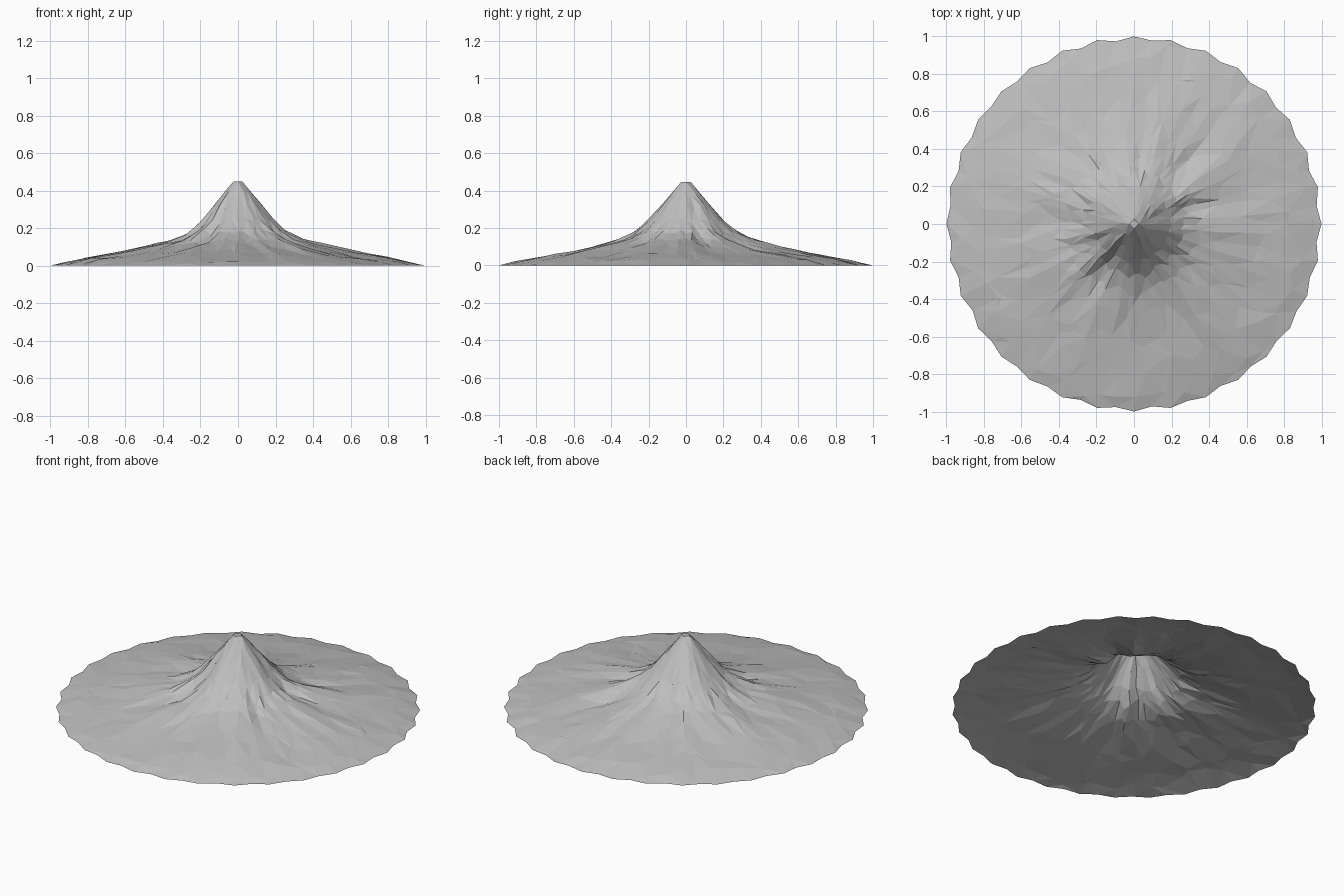
import bpy
import bmesh
import math
import random
from mathutils import noise, Vector

random.seed(7)
cube = bpy.data.objects.get("Cube")
if cube:
    bpy.data.objects.remove(cube)

rock = bpy.data.materials.new("grey rock")
rock.use_nodes = True
grey = (0.52, 0.52, 0.52, 1)
rock.diffuse_color = grey
rock.node_tree.nodes["Principled BSDF"].inputs["Base Color"].default_value = grey

COLUMNS = 64
# Rings of the slope: radius, height, number of corners
RINGS = [(0.025, 0.447, 4), (0.07, 0.395, 16), (0.13, 0.325, 32), (0.2, 0.245, 32),
         (0.27, 0.182, 64), (0.36, 0.142, 64), (0.48, 0.111, 64), (0.62, 0.079, 64),
         (0.76, 0.052, 64), (0.89, 0.028, 64), (1.0, 0.0, 64)]
# Ravines: direction in degrees, depth, radius of the deepest point
RAVINES = [(14, 0.035, 0.22), (50, 0.028, 0.45), (178, 0.02, 0.35), (205, 0.03, 0.2),
           (238, 0.035, 0.27), (277, 0.018, 0.42), (325, 0.015, 0.3)]


def relief(angle, radius):
    """Height offset from radial ridges and ravines."""
    fade = max(0.0, min(1.0, (radius - 0.03) * 8)) * min(1.0, (1 - radius) * 2.5)
    spokes = noise.noise(Vector((math.cos(angle) * 6, math.sin(angle) * 6, radius * 2)))
    z = fade * 0.016 * (spokes - 0.3)
    for degrees, depth, centre in RAVINES:
        turn = (angle - math.radians(degrees) + math.pi) % math.tau - math.pi
        z -= fade * depth * math.exp(-(turn / 0.13) ** 2 - ((radius - centre) / 0.2) ** 2)
    return z


# Mountain slope: jittered rings with fewer corners towards the summit
bm = bmesh.new()
grid = []
for k, (radius, height, count) in enumerate(RINGS):
    corners = []
    rim = k == len(RINGS) - 1
    for j in range(count):
        angle = math.tau * j / count
        r = radius
        z = height
        if rim:
            # Scalloped edge
            r = 0.978 + random.uniform(-0.003, 0.008) if j % 2 else 1.0
        elif k:
            angle += random.uniform(-0.3, 0.3) * math.tau / count
            r *= random.uniform(0.91, 1.09)
            # Follow the slope when the point moves in or out
            other = RINGS[k + 1] if r > radius else RINGS[k - 1]
            z += (r - radius) * (other[1] - height) / (other[0] - radius)
            z += relief(angle, r) + random.uniform(-0.003, 0.003) * min(1, r * 4)
        corners.append(bm.verts.new((r * math.cos(angle), r * math.sin(angle), max(z, 0))))
    grid.append(corners)

for inner, outer in zip(grid, grid[1:]):
    for i in range(COLUMNS):
        a, b = (inner[(n * len(inner) // COLUMNS) % len(inner)] for n in (i, i + 1))
        c, d = (outer[(n * len(outer) // COLUMNS) % len(outer)] for n in (i + 1, i))
        face = list(dict.fromkeys((a, d, c, b)))
        if len(face) > 2:
            bm.faces.new(face)
# Small flat summit
bm.faces.new(grid[0])
bmesh.ops.triangulate(bm, faces=bm.faces[:], quad_method='SHORT_EDGE')
bmesh.ops.recalc_face_normals(bm, faces=bm.faces[:])
if sum(f.normal.z for f in bm.faces) < 0:
    bmesh.ops.reverse_faces(bm, faces=bm.faces[:])

mesh = bpy.data.meshes.new("mountain")
bm.to_mesh(mesh)
bm.free()
mesh.materials.append(rock)
mountain = bpy.data.objects.new("mountain", mesh)
bpy.context.scene.collection.objects.link(mountain)
